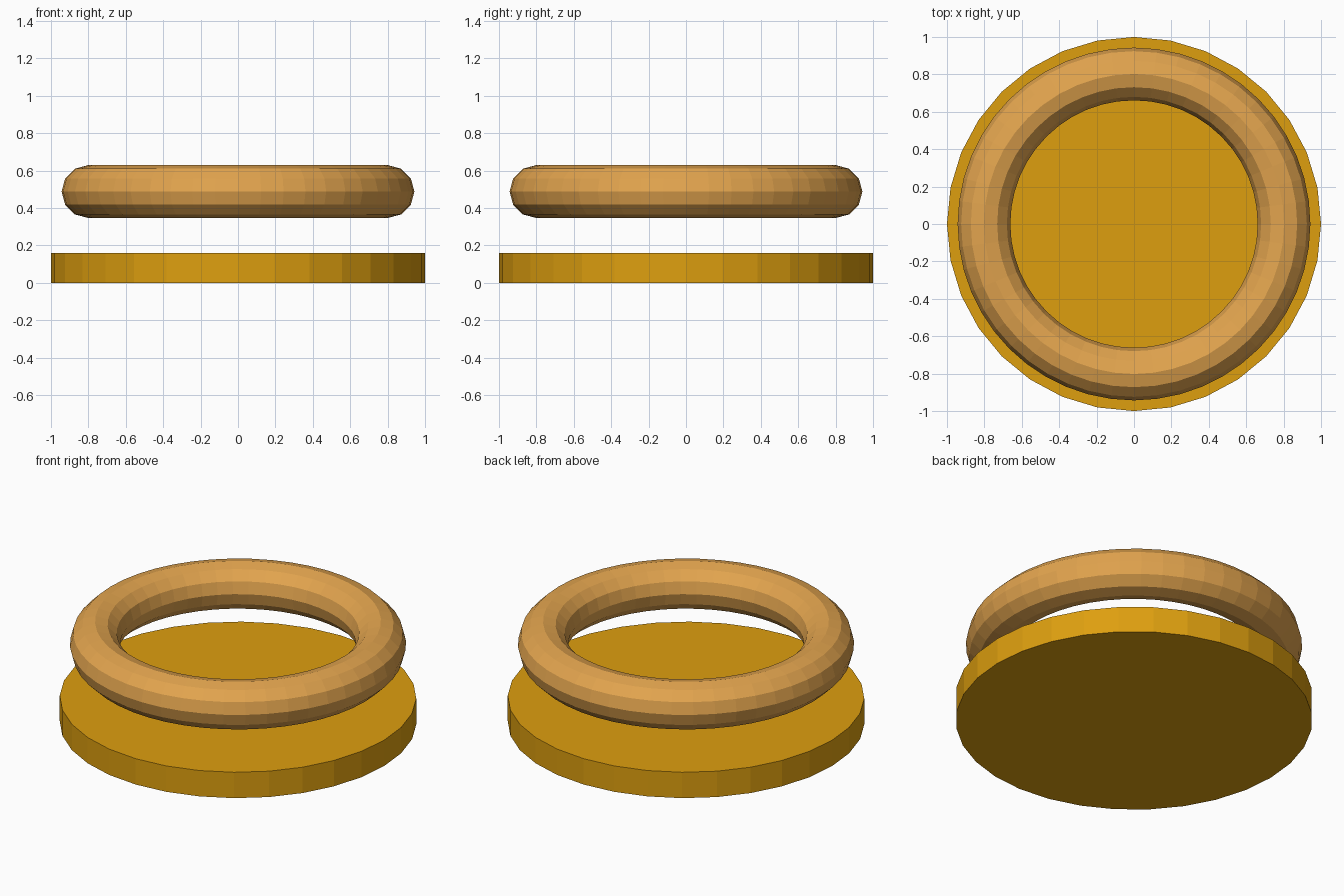
import bpy

if "Cube" in bpy.data.objects:
    bpy.data.objects.remove(bpy.data.objects["Cube"])


def srgb(r, g, b):
    def lin(c):
        c /= 255
        return c / 12.92 if c <= 0.04045 else ((c + 0.055) / 1.055) ** 2.4
    return (lin(r), lin(g), lin(b), 1.0)


def finish(name, material_name, colour):
    obj = bpy.context.object
    obj.name = name
    mat = bpy.data.materials.new(material_name)
    mat.diffuse_color = colour
    mat.use_nodes = True
    mat.node_tree.nodes["Principled BSDF"].inputs["Base Color"].default_value = mat.diffuse_color
    obj.data.materials.append(mat)


# Flat round base, 32 sides
bpy.ops.mesh.primitive_cylinder_add(vertices=32, radius=1.0, depth=0.16, location=(0, 0, 0.08))
finish("base_disc", "gold", srgb(222, 159, 15))

# Ring floating above the base
bpy.ops.mesh.primitive_torus_add(major_segments=48, minor_segments=12,
                                 major_radius=0.802, minor_radius=0.141,
                                 location=(0, 0, 0.488))
finish("floating_ring", "light bronze", srgb(226, 164, 78))
